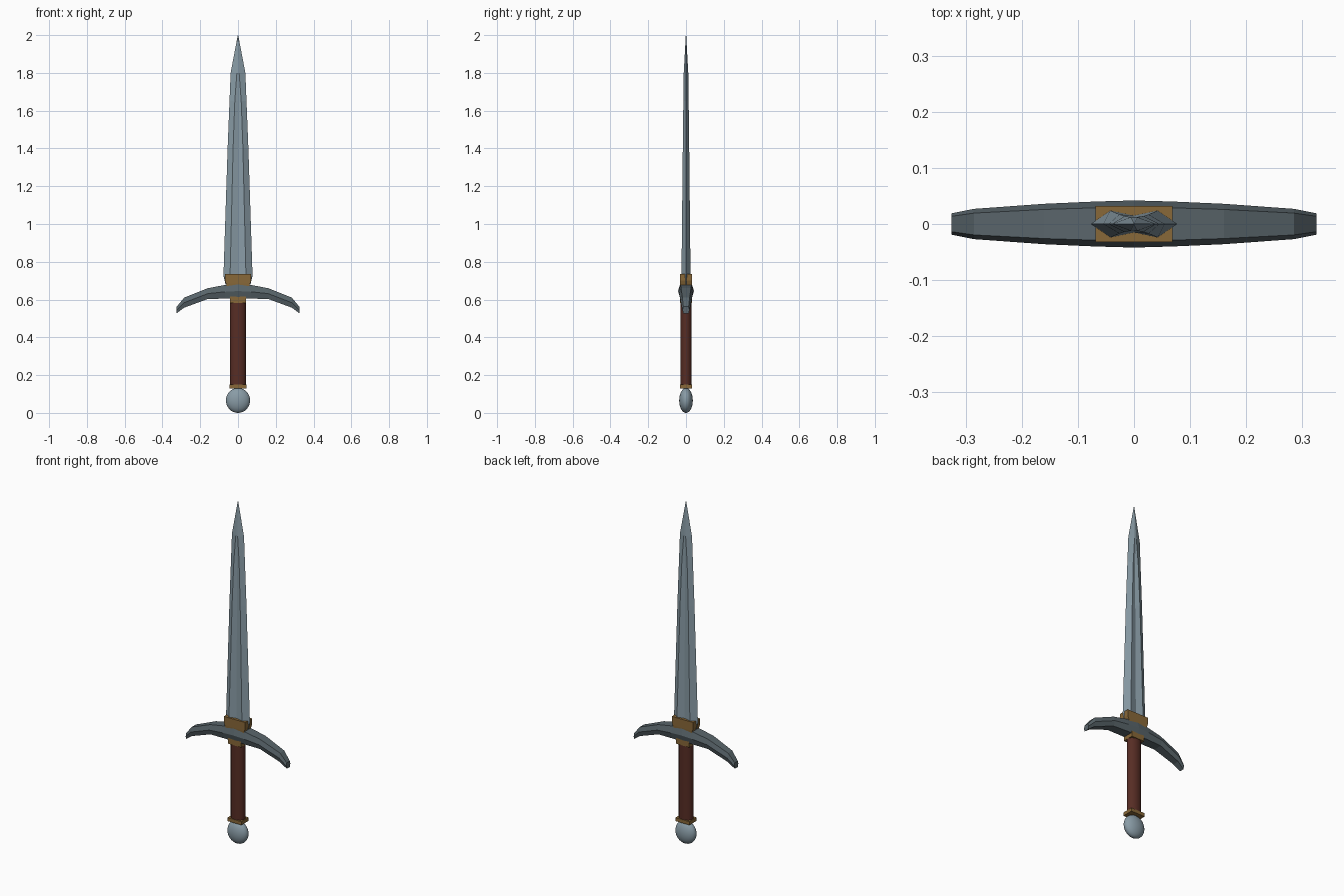
import bpy, bmesh, math

if "Cube" in bpy.data.objects:
    bpy.data.objects.remove(bpy.data.objects["Cube"])


def material(name, rgb):
    m = bpy.data.materials.new(name)
    m.diffuse_color = (*rgb, 1)
    m.use_nodes = True
    m.node_tree.nodes["Principled BSDF"].inputs["Base Color"].default_value = m.diffuse_color
    return m


STEEL = material("steel", (0.25, 0.33, 0.38))
DARK = material("dark steel", (0.10, 0.13, 0.145))
BRASS = material("brass", (0.25, 0.14, 0.04))
LEATHER = material("leather", (0.095, 0.026, 0.018))


def loft(name, rings, mat, smooth=None):
    """Skin equal-length rings of points and cap both ends."""
    bm = bmesh.new()
    vs = [[bm.verts.new(p) for p in r] for r in rings]
    n = len(rings[0])
    for a, b in zip(vs, vs[1:]):
        for i in range(n):
            j = (i + 1) % n
            bm.faces.new((a[i], a[j], b[j], b[i]))
    bm.faces.new(vs[0][::-1])
    bm.faces.new(vs[-1])
    bmesh.ops.remove_doubles(bm, verts=bm.verts, dist=1e-5)
    bmesh.ops.recalc_face_normals(bm, faces=bm.faces)
    me = bpy.data.meshes.new(name)
    bm.to_mesh(me)
    bm.free()
    me.materials.append(mat)
    ob = bpy.data.objects.new(name, me)
    bpy.context.collection.objects.link(ob)
    if smooth:
        bpy.ops.object.select_all(action='DESELECT')
        ob.select_set(True)
        bpy.context.view_layer.objects.active = ob
        bpy.ops.object.shade_smooth_by_angle(angle=math.radians(smooth))
    return ob


def box_ring(x, y, z):
    return [(-x, -y, z), (x, -y, z), (x, y, z), (-x, y, z)]


# Blade: bevelled edges, shallow central fuller fading out near the point
def blade_ring(w, s, d, f, z):
    half = [(-w, 0), (-s, -d), (0, -f), (s, -d)]
    return [(x, y, z) for x, y in half + [(-x, -y) for x, y in half]]


loft("blade", [
    blade_ring(0.066, 0.038, 0.020, 0.014, 0.68),
    blade_ring(0.077, 0.042, 0.024, 0.015, 0.725),
    blade_ring(0.055, 0.026, 0.017, 0.010, 1.40),
    blade_ring(0.045, 0.017, 0.014, 0.009, 1.65),
    blade_ring(0.039, 0.006, 0.012, 0.012, 1.80),
    blade_ring(0.001, 0.0003, 0.001, 0.001, 2.0)], STEEL)

# Crossguard: six-sided section swept along a drooping arc
stations = [(0, 0.685, 0.605, 0.042), (0.07, 0.677, 0.605, 0.040),
            (0.16, 0.660, 0.603, 0.036), (0.285, 0.610, 0.557, 0.027),
            (0.325, 0.562, 0.527, 0.019)]
stations = [(-x, t, b, d) for x, t, b, d in stations[:0:-1]] + stations
loft("crossguard", [
    [(x, -d * .72, b), (x, -d, (t + b) / 2), (x, -d * .72, t),
     (x, d * .72, t), (x, d, (t + b) / 2), (x, d * .72, b)]
    for x, t, b, d in stations], DARK)

# Brass fittings: blade collar, grip ferrule, pommel ferrule
loft("blade_collar", [box_ring(0.04, 0.028, 0.62), box_ring(0.064, 0.032, 0.685),
                      box_ring(0.069, 0.032, 0.70), box_ring(0.069, 0.032, 0.735)], BRASS)
loft("upper_ferrule", [box_ring(0.042, 0.033, z) for z in (0.583, 0.63)], BRASS)
loft("lower_ferrule", [box_ring(0.045, 0.033, z) for z in (0.130, 0.150)], BRASS)

# Leather grip: rounded section
loft("grip", [[(0.043 * math.cos(a), 0.031 * math.sin(a), z)
               for a in (math.tau * (i + .5) / 12 for i in range(12))]
              for z in (0.14, 0.37, 0.60)], LEATHER, 40)

# Flattened ball pommel
bpy.ops.mesh.primitive_uv_sphere_add(segments=32, ring_count=16, radius=1, location=(0, 0, 0.066))
pommel = bpy.context.object
pommel.name = "pommel"
pommel.scale = (0.064, 0.036, 0.066)
pommel.data.materials.append(STEEL)
bpy.ops.object.shade_smooth_by_angle(angle=math.radians(60))
